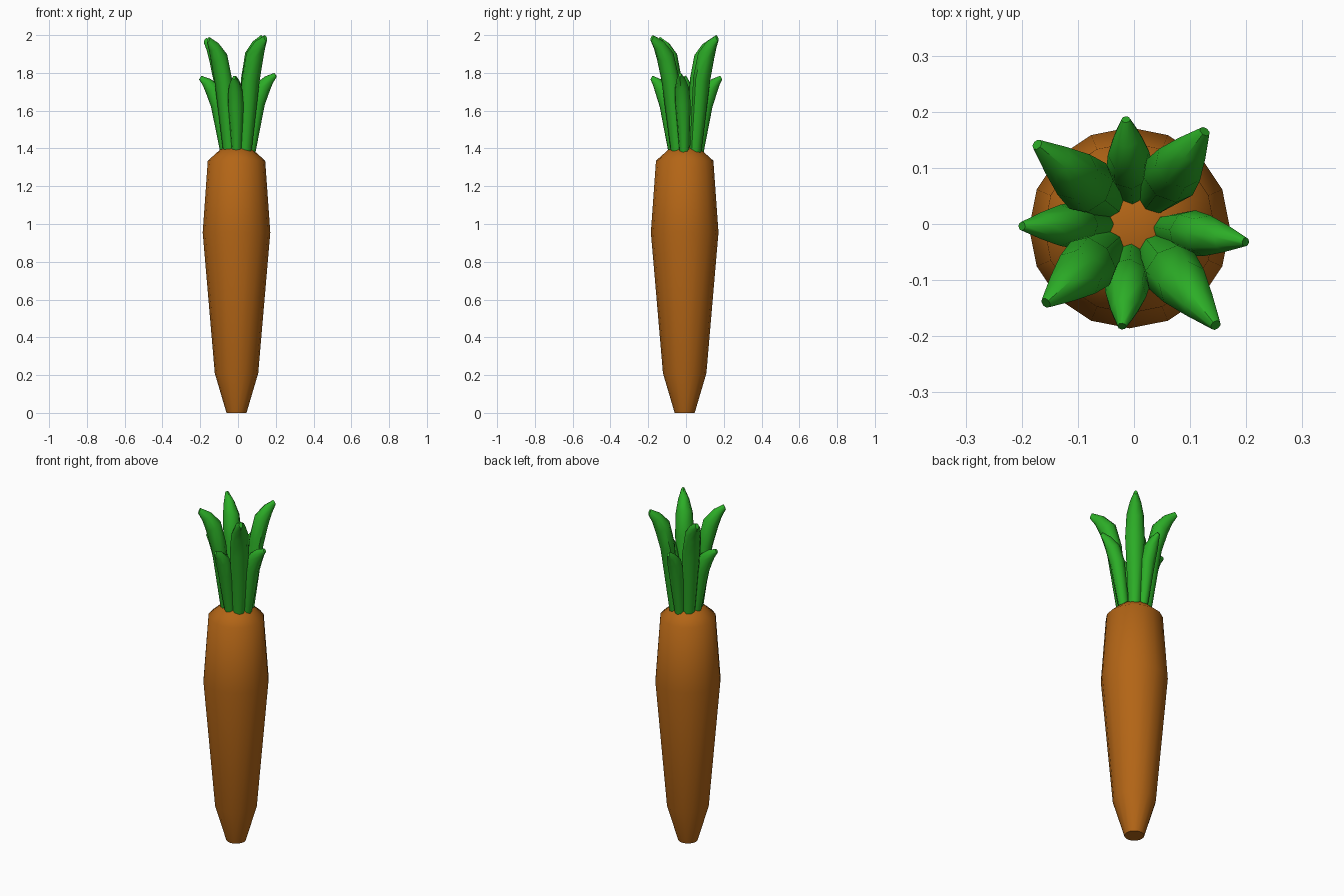
import bpy, bmesh
from math import sin, cos, pi, atan2, hypot, radians

if "Cube" in bpy.data.objects:
    bpy.data.objects.remove(bpy.data.objects["Cube"])


def material(name, color):
    m = bpy.data.materials.new(name)
    m.diffuse_color = (*color, 1)
    m.use_nodes = True
    m.node_tree.nodes["Principled BSDF"].inputs["Base Color"].default_value = m.diffuse_color
    return m


def loft(name, rings, mat):
    """Skin equal-length rings of points and cap both ends."""
    bm = bmesh.new()
    rows = [[bm.verts.new(p) for p in ring] for ring in rings]
    n = len(rows[0])
    for a, b in zip(rows, rows[1:]):
        for i in range(n):
            j = (i + 1) % n
            bm.faces.new((a[i], a[j], b[j], b[i]))
    bm.faces.new(rows[0][::-1])
    bm.faces.new(rows[-1])
    bmesh.ops.recalc_face_normals(bm, faces=bm.faces)
    mesh = bpy.data.meshes.new(name)
    bm.to_mesh(mesh)
    bm.free()
    obj = bpy.data.objects.new(name, mesh)
    bpy.context.collection.objects.link(obj)
    mesh.materials.append(mat)
    bpy.ops.object.select_all(action='DESELECT')
    obj.select_set(True)
    bpy.context.view_layer.objects.active = obj
    bpy.ops.object.shade_smooth_by_angle(angle=radians(50))
    return obj


orange = material("root_orange", (0.45, 0.13, 0.008))
green = material("leaf_green", (0.025, 0.42, 0.02))

# Root: 16-sided lathe (radius, height)
profile = [(0.053, 0), (0.115, 0.21), (0.179, 0.955), (0.152, 1.335),
           (0.085, 1.395), (0.03, 1.412)]
CX, CY = -0.008, -0.007
loft("root", [[(CX + r * cos(i * pi / 8), CY + r * sin(i * pi / 8), z)
               for i in range(16)] for r, z in profile], orange)

# Leaf stations: inner radius, inner z, outer radius, outer z, half width
stations = [(0.03, 1.36, 0.09, 1.36, 0.032),
            (0.065, 1.78, 0.145, 1.75, 0.052),
            (0.095, 1.91, 0.175, 1.86, 0.046),
            (0.15, 1.968, 0.195, 1.92, 0.03),
            (0.205, 1.995, 0.218, 1.965, 0.01)]


def leaf(name, tip_x, tip_y, tip_z, width):
    ang = atan2(tip_y, tip_x)
    reach = hypot(tip_x, tip_y) / 0.218
    zs = (tip_z - 1.36) / (1.995 - 1.36)
    rings = []
    for k, (ri, zi, ro, zo, w) in enumerate(stations):
        s = 1 + (reach - 1) * k / 4
        ring = []
        for i in range(8):
            a = i * pi / 4
            t = 0.5 + 0.5 * cos(a)
            r = (ri + (ro - ri) * t) * s
            z = 1.36 + (zi + (zo - zi) * t - 1.36) * zs
            side = w * width * sin(a)
            ring.append((r * cos(ang) - side * sin(ang),
                         r * sin(ang) + side * cos(ang), z))
        rings.append(ring)
    loft(name, rings, green)


# Tall diagonal leaves, then short leaves between them
tall = [(0.13, 0.17, 2.0), (-0.178, 0.146, 1.985),
        (-0.162, -0.145, 1.99), (0.15, -0.186, 2.0)]
short = [(-0.015, 0.192, 1.785), (-0.206, -0.004, 1.785),
         (-0.022, -0.188, 1.785), (0.205, -0.033, 1.80)]
for n, tip in enumerate(tall):
    leaf(f"tall_leaf_{n + 1}", *tip, 1.0)
for n, tip in enumerate(short):
    leaf(f"short_leaf_{n + 1}", *tip, 0.8)
